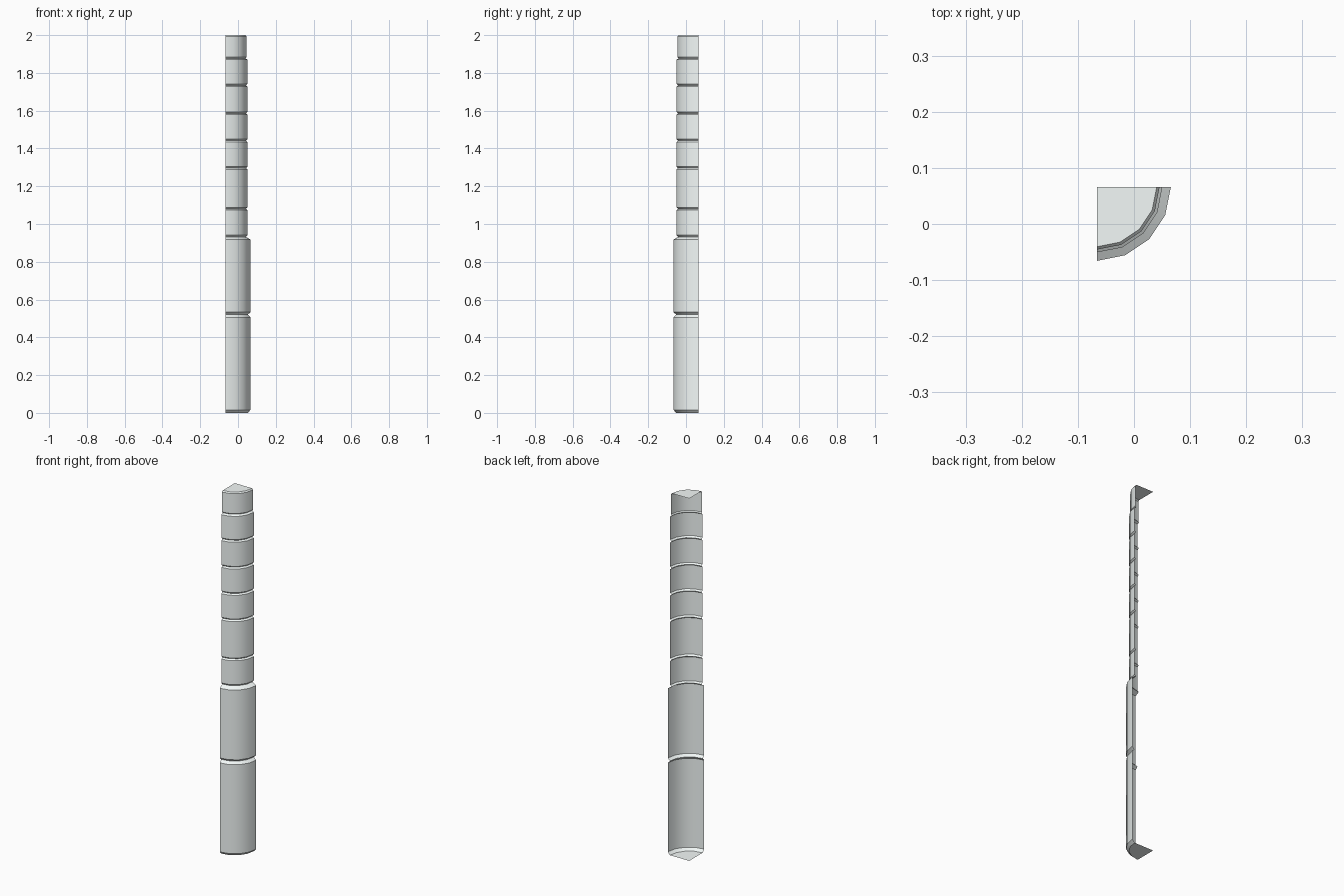
import bpy, bmesh, math

if "Cube" in bpy.data.objects:
    bpy.data.objects.remove(bpy.data.objects["Cube"])

AXIS = (-0.0655, 0.0655)   # corner that the quarter column turns around
SEGS = 4

# Profile (radius, height) from the foot upward, chamfered foot first
profile = [(0.0, 0.0), (0.117, 0.0), (0.131, 0.015)]


def groove(z, r_low, r_high, r_in, h_low, h_high):
    """Chamfer in at the top of one section and back out at the foot of the next."""
    profile.extend([(r_low, z - h_low), (r_in, z), (r_high, z + h_high)])


# Two wide lower sections
groove(0.52, 0.131, 0.131, 0.117, 0.014, 0.013)
groove(0.932, 0.131, 0.116, 0.108, 0.014, 0.009)
# Narrow upper sections
for z in (1.08, 1.296, 1.441, 1.586, 1.734):
    groove(z, 0.116, 0.116, 0.108, 0.007, 0.008)
groove(1.877, 0.116, 0.111, 0.106, 0.007, 0.006)
# Slightly eased flat top
profile += [(0.111, 1.993), (0.106, 2.0), (0.0, 2.0)]

# Sweep the profile through a quarter turn, leaving the back sides open
bm = bmesh.new()
rings = []
for r, z in profile:
    if r == 0:
        rings.append([bm.verts.new((AXIS[0], AXIS[1], z))] * (SEGS + 1))
        continue
    ring = []
    for i in range(SEGS + 1):
        a = -math.pi / 2 * (1 - i / SEGS)
        ring.append(bm.verts.new((AXIS[0] + r * math.cos(a), AXIS[1] + r * math.sin(a), z)))
    rings.append(ring)
for low, high in zip(rings, rings[1:]):
    for i in range(SEGS):
        corners = dict.fromkeys((low[i], low[i + 1], high[i + 1], high[i]))
        bm.faces.new(list(corners))

mesh = bpy.data.meshes.new("quarter_column")
bm.to_mesh(mesh)
bm.free()
column = bpy.data.objects.new("quarter_column", mesh)
bpy.context.collection.objects.link(column)

# Pale cool grey
pale = bpy.data.materials.new("pale_grey")
pale.diffuse_color = (0.90, 0.95, 0.94, 1.0)
pale.use_nodes = True
pale.node_tree.nodes["Principled BSDF"].inputs["Base Color"].default_value = pale.diffuse_color
mesh.materials.append(pale)

# Smooth around the curve, crisp at the chamfers
bpy.context.view_layer.objects.active = column
column.select_set(True)
bpy.ops.object.shade_smooth_by_angle(angle=math.radians(30))
